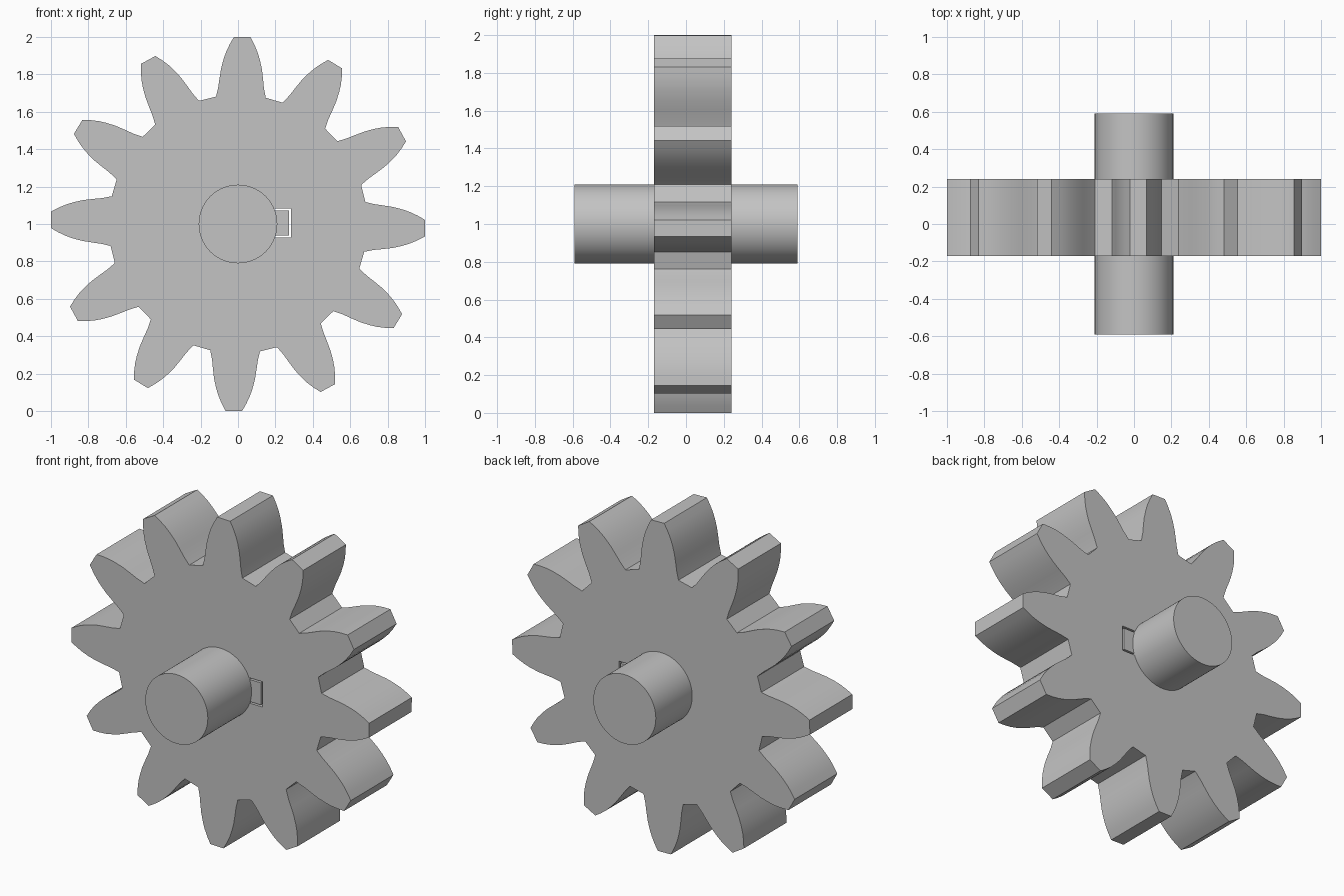
import bpy, bmesh
from math import pi, sin, cos, radians

if "Cube" in bpy.data.objects:
    bpy.data.objects.remove(bpy.data.objects["Cube"], do_unlink=True)

TEETH = 12
TILT = radians(1.3)          # the wheel is turned slightly clockwise
FRONT, BACK = -0.17, 0.24    # wheel faces along y
# tooth flank: (distance from axis, half width)
FLANK = [(0.678, 0.133), (0.73, 0.122), (0.78, 0.116), (0.83, 0.109),
         (0.88, 0.097), (0.92, 0.084), (0.96, 0.066), (1.0, 0.044)]

steel = bpy.data.materials.new("grey steel")
steel.use_nodes = True
GREY = (0.55, 0.55, 0.55, 1)
steel.diffuse_color = GREY
steel.node_tree.nodes["Principled BSDF"].inputs["Base Color"].default_value = GREY


def select_only(obj):
    bpy.ops.object.select_all(action="DESELECT")
    obj.select_set(True)
    bpy.context.view_layer.objects.active = obj


def finish(obj, name):
    obj.name = obj.data.name = name
    obj.data.materials.clear()
    obj.data.materials.append(steel)
    select_only(obj)
    bpy.ops.object.shade_smooth_by_angle(angle=radians(25))
    return obj


def box(x0, x1, y0, y1, z0, z1):
    bpy.ops.mesh.primitive_cube_add(
        size=1, location=((x0 + x1) / 2, (y0 + y1) / 2, (z0 + z1) / 2))
    obj = bpy.context.object
    obj.scale = (x1 - x0, y1 - y0, z1 - z0)
    bpy.ops.object.transform_apply(location=False, rotation=False, scale=True)
    return obj


# Gear wheel: one tooth outline repeated round the axis, then extruded
tooth = [(-w, r) for r, w in FLANK] + [(w, r) for r, w in reversed(FLANK)]
bm = bmesh.new()
ring = []
for i in range(TEETH):
    a = TILT + i * 2 * pi / TEETH
    for u, r in tooth:
        ring.append(bm.verts.new((u * cos(a) + r * sin(a), FRONT,
                                  1 + r * cos(a) - u * sin(a))))
face = bm.faces.new(ring)
solid = bmesh.ops.extrude_face_region(bm, geom=[face])["geom"]
bmesh.ops.translate(bm, vec=(0, BACK - FRONT, 0),
                    verts=[v for v in solid if isinstance(v, bmesh.types.BMVert)])
bmesh.ops.recalc_face_normals(bm, faces=bm.faces)
mesh = bpy.data.meshes.new("gear_wheel")
bm.to_mesh(mesh)
bm.free()
gear = bpy.data.objects.new("gear_wheel", mesh)
bpy.context.collection.objects.link(gear)

# Keyway slot cut through the wheel beside the shaft
cutter = box(0.1, 0.283, FRONT - 0.1, BACK + 0.1, 0.928, 1.082)
select_only(gear)
cut = gear.modifiers.new("keyway", "BOOLEAN")
cut.operation, cut.solver, cut.object = "DIFFERENCE", "EXACT", cutter
bpy.ops.object.modifier_apply(modifier=cut.name)
bpy.data.objects.remove(cutter, do_unlink=True)
finish(gear, "gear_wheel")

# Key, flush with the wheel and with a small clearance
finish(box(0.1, 0.273, FRONT, BACK, 0.938, 1.072), "shaft_key")

# Shaft
bpy.ops.mesh.primitive_cylinder_add(vertices=96, radius=0.21, depth=1.18,
                                    location=(0, 0, 1), rotation=(pi / 2, 0, 0))
finish(bpy.context.object, "shaft")
